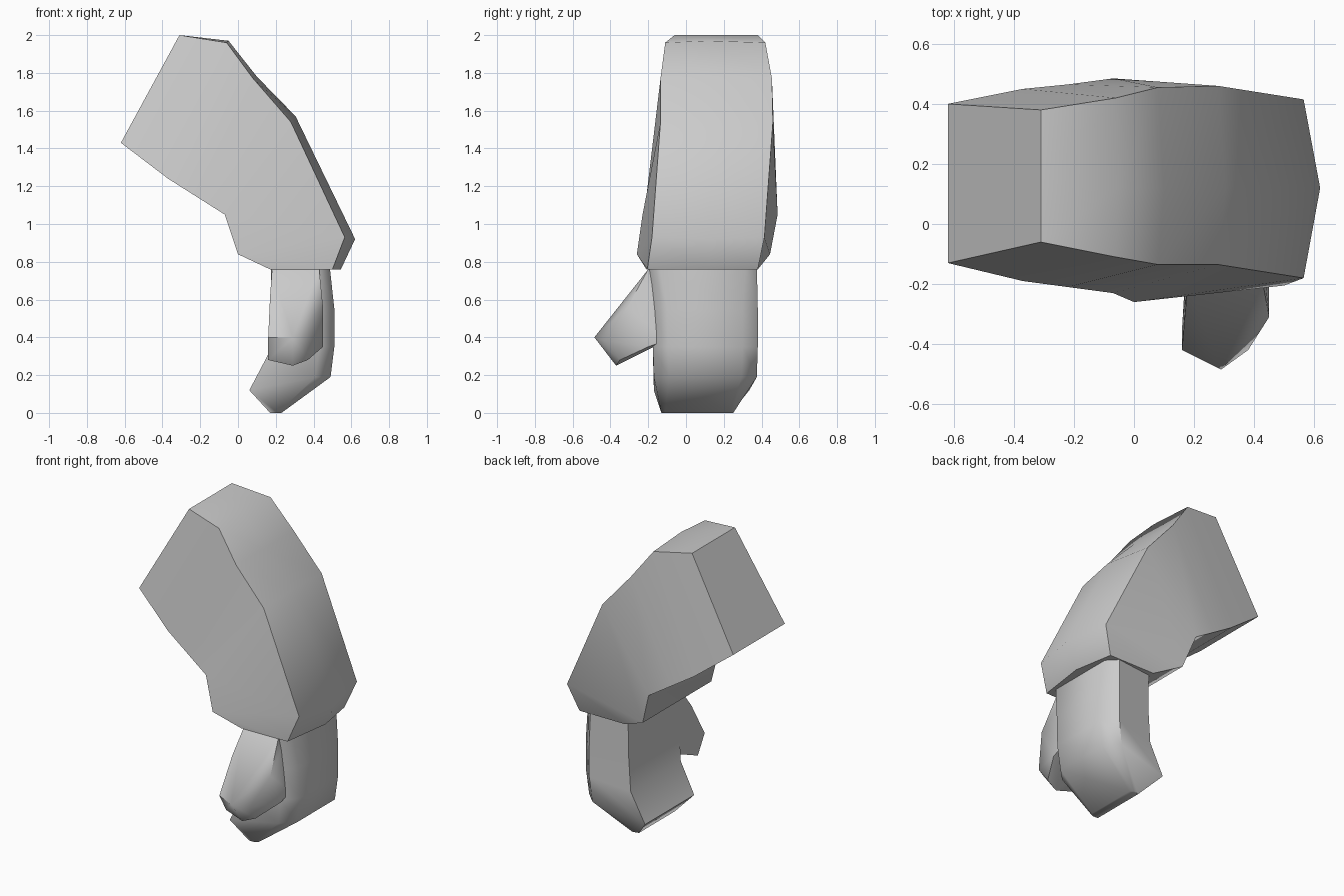
import bpy, bmesh, math

if "Cube" in bpy.data.objects:
    bpy.data.objects.remove(bpy.data.objects["Cube"])


def finish(name, bm):
    bmesh.ops.recalc_face_normals(bm, faces=bm.faces)
    mesh = bpy.data.meshes.new(name)
    bm.to_mesh(mesh)
    bm.free()
    ob = bpy.data.objects.new(name, mesh)
    bpy.context.collection.objects.link(ob)
    bpy.ops.object.select_all(action='DESELECT')
    ob.select_set(True)
    bpy.context.view_layer.objects.active = ob
    bpy.ops.object.shade_smooth_by_angle(angle=math.radians(50))
    return ob


def loft(name, rings):
    bm = bmesh.new()
    loops = [[bm.verts.new(p) for p in ring] for ring in rings]
    n = len(loops[0])
    for a, b in zip(loops, loops[1:]):
        for i in range(n):
            j = (i + 1) % n
            bm.faces.new((a[i], a[j], b[j], b[i]))
    bm.faces.new(loops[0])
    bm.faces.new(loops[-1])
    return finish(name, bm)


# Sleeve: per section the inner edge, outer corner and outer ridge as (x, z),
# then the front/back y of the inner edge and of the outer corner
sections = [
    ((-.62, 1.43), (-.31, 2.0), (-.31, 2.0), (-.13, .40), (-.06, .38)),
    ((-.37, 1.24), (-.06, 1.96), (-.05, 1.97), (-.19, .45), (-.11, .42)),
    ((-.22, 1.145), (.08, 1.77), (.10, 1.78), (-.21, .465), (-.135, .455)),
    ((-.07, 1.05), (.28, 1.54), (.305, 1.57), (-.23, .485), (-.135, .46)),
    ((0, .84), (.565, .93), (.62, .92), (-.26, .445), (-.18, .415)),
    ((.17, .76), (.50, .76), (.545, .76), (-.21, .38), (-.205, .38)),
]
rings = []
for lo, co, mid, ly, cy in sections:
    rings.append([(lo[0], ly[0], lo[1]), (co[0], cy[0], co[1]),
                  (mid[0], .12, mid[1]),
                  (co[0], cy[1], co[1]), (lo[0], ly[1], lo[1])])
loft("sleeve", rings)

# Hand: left x, left z, right x, right z, front y, back y, corner chamfer
levels = [
    (.175, .78, .485, .78, -.20, .375, .06),
    (.175, .54, .51, .55, -.18, .38, .08),
    (.16, .31, .51, .35, -.175, .38, .08),
    (.06, .12, .49, .19, -.17, .375, .08),
    (.17, 0, .23, 0, -.13, .25, .02),
]
rings = []
for xl, zl, xr, zr, y0, y1, c in levels:
    rings.append([(xl, y0, zl), (xr - c, y0, zr), (xr, y0 + c, zr),
                  (xr, y1 - c, zr), (xr - c, y1, zr), (xl, y1 - c * .5, zl)])
loft("hand", rings)

# Thumb: faceted convex wedge
bm = bmesh.new()
for p in [(.18, -.1, .76), (.43, -.1, .76), (.18, -.2, .76), (.43, -.2, .76),
          (.175, -.1, .385), (.45, -.1, .385), (.45, -.2, .35),
          (.45, -.31, .56), (.17, -.3, .62), (.16, -.42, .40),
          (.16, -.35, .28), (.29, -.485, .40), (.29, -.37, .25),
          (.38, -.42, .38), (.37, -.35, .28)]:
    bm.verts.new(p)
hull = bmesh.ops.convex_hull(bm, input=bm.verts)
loose = [v for v in bm.verts if not v.link_faces]
bmesh.ops.delete(bm, geom=loose, context='VERTS')
finish("thumb", bm)
